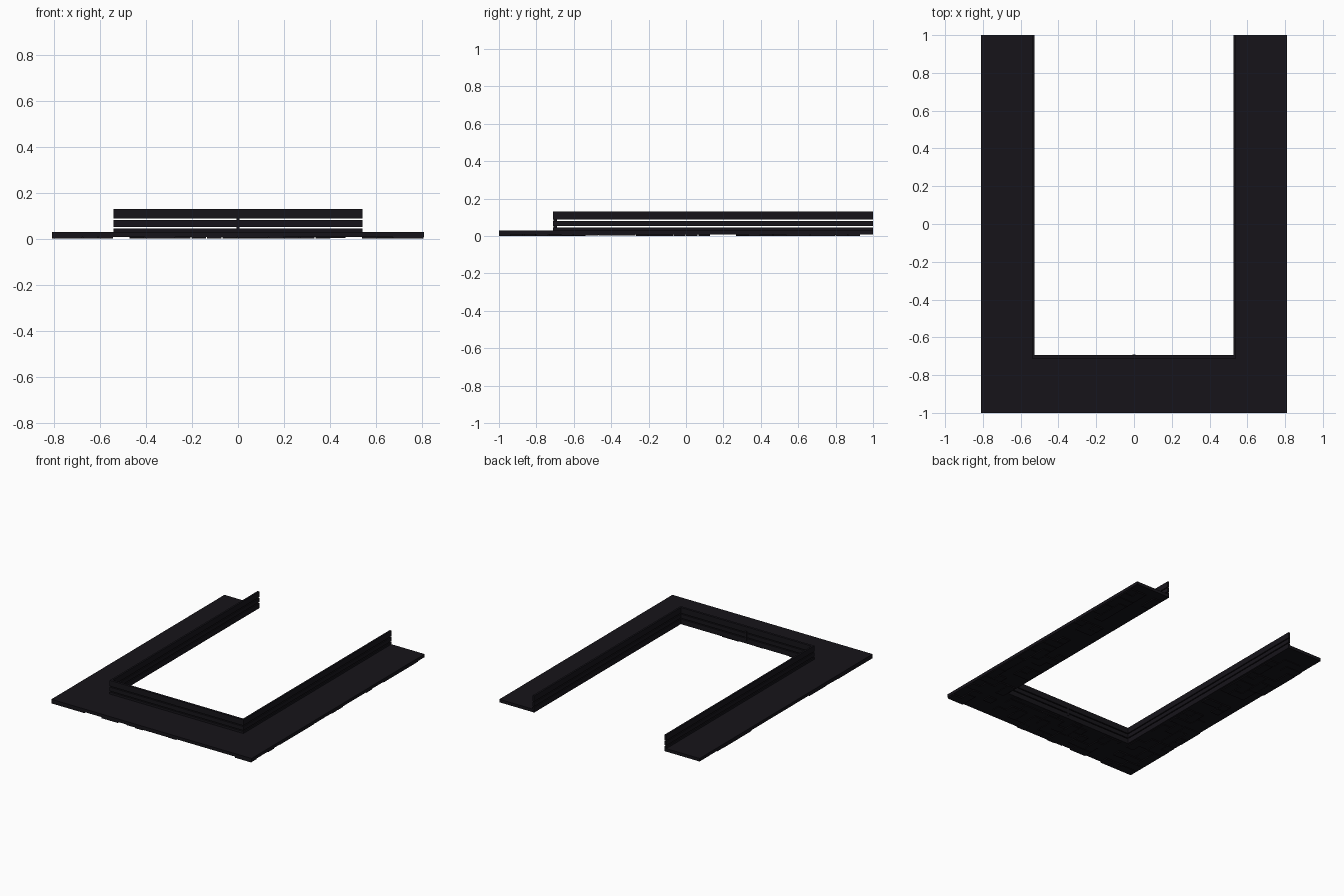
import bpy, bmesh, random
from mathutils import Vector

if "Cube" in bpy.data.objects:
    bpy.data.objects.remove(bpy.data.objects["Cube"])

random.seed(7)
mat = bpy.data.materials.new("near_black")
mat.diffuse_color = (0.008, 0.007, 0.01, 1)
mat.use_nodes = True
mat.node_tree.nodes["Principled BSDF"].inputs["Base Color"].default_value = mat.diffuse_color


def finish(name, bm):
    me = bpy.data.meshes.new(name)
    bmesh.ops.recalc_face_normals(bm, faces=bm.faces)
    bm.to_mesh(me)
    bm.free()
    me.materials.append(mat)
    ob = bpy.data.objects.new(name, me)
    bpy.context.collection.objects.link(ob)
    return ob


def add_box(bm, x0, x1, y0, y1, z0, z1):
    verts = bmesh.ops.create_cube(bm, size=1)["verts"]
    for v in verts:
        v.co = Vector(((x0, x1)[v.co.x > 0], (y0, y1)[v.co.y > 0], (z0, z1)[v.co.z > 0]))


def extrude_outline(name, pts, z0, z1):
    bm = bmesh.new()
    face = bm.faces.new([bm.verts.new((x, y, z0)) for x, y in pts])
    top = bmesh.ops.extrude_face_region(bm, geom=[face])["geom"]
    bm.faces.ensure_lookup_table()
    for v in top:
        if isinstance(v, bmesh.types.BMVert):
            v.co.z = z1
    if not face.is_valid or len(bm.faces) < len(pts) + 2:
        bm.faces.new([v for v in bm.verts if v.co.z == z0])
    return finish(name, bm)


def u_outline(xo, xi, yo, yi):
    return [(-xo, 1), (-xo, yo), (xo, yo), (xo, 1),
            (xi, 1), (xi, yi), (-xi, yi), (-xi, 1)]


# U-shaped base plate
extrude_outline("base_plate", u_outline(0.81, 0.535, -1, -0.70), 0.008, 0.03)

# Wall of three stacked rails separated by narrow open slots
for name, z0, z1 in (("lower_rail", 0.008, 0.045),
                     ("middle_rail", 0.052, 0.081),
                     ("upper_rail", 0.088, 0.13)):
    extrude_outline(name, u_outline(0.541, 0.528, -0.711, -0.694), z0, z1)

# Small post bridging the slots at the middle of the front wall
bm = bmesh.new()
add_box(bm, -0.007, 0.007, -0.709, -0.691, 0.03, 0.10)
finish("centre_post", bm)

# Raised maze-like pads on the underside
W, H = 1.62 / 24, 2 / 30
used = set()


def free(c, r):
    in_leg = (c < 4 or c > 19) and 0 <= c < 24
    in_bar = r < 5 and 0 <= c < 24 and c not in (4, 19)
    return (0 <= r < 29 and r not in (17, 18) and (in_leg or in_bar)
            and (c, r) not in used)


bm = bmesh.new()
for r in range(30):
    for c in range(24):
        if not free(c, r):
            continue
        # grow a wandering patch of cells
        patch = [(c, r)]
        used.add((c, r))
        for _ in range(random.randint(1, 5)):
            pc, pr = random.choice(patch)
            dc, dr = random.choice(((1, 0), (0, 1), (-1, 0), (0, -1)))
            if free(pc + dc, pr + dr):
                patch.append((pc + dc, pr + dr))
                used.add(patch[-1])
        if random.random() < 0.3:
            continue
        z = random.choice((0, 0, 0.002, 0.004))
        for pc, pr in patch:
            right = 0 if (pc + 1, pr) in patch else 0.004
            up = 0 if (pc, pr + 1) in patch else 0.004
            x0, y0 = -0.81 + pc * W, -1 + pr * H
            y1 = y0 + H - up
            if 4 <= pc <= 19:
                y1 = min(y1, -0.702)
            add_box(bm, x0, x0 + W - right, y0, y1, z, 0.009)
finish("underside_pads", bm)
